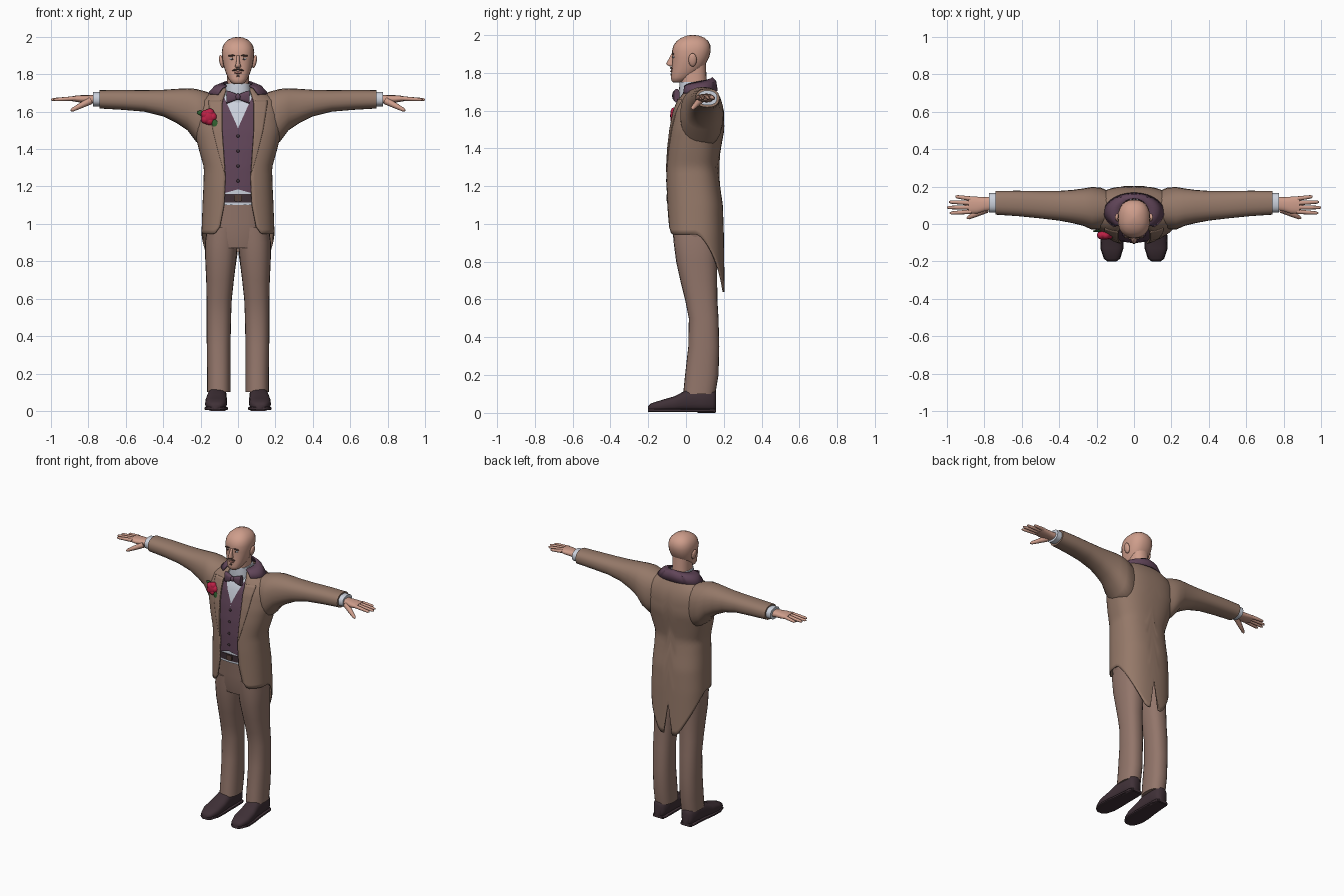
import bpy, bmesh
from math import sin, cos, asin, pi, radians, copysign
from mathutils import Vector, Matrix

cube = bpy.data.objects.get("Cube")
if cube:
    bpy.data.objects.remove(cube)


def material(name, *rgb):
    m = bpy.data.materials.new(name)
    m.use_nodes = True
    m.diffuse_color = (*rgb, 1)
    m.node_tree.nodes["Principled BSDF"].inputs["Base Color"].default_value = (*rgb, 1)
    return m


JACKET = material("jacket brown", .30, .19, .14)
TROUSER = material("trouser brown", .29, .18, .145)
SKIN = material("skin", .62, .34, .26)
SHIRT = material("shirt pale blue", .60, .64, .72)
PURPLE = material("waistcoat purple", .12, .06, .10)
DARK = material("dark leather", .05, .03, .038)
ROSE = material("rose red", .5, .015, .06)
LEAF = material("leaf green", .03, .12, .03)
HAIR = material("dark hair", .09, .05, .04)
LIP = material("lip", .38, .16, .13)


def build(name, bm, mat, mirror=False, solid=0, angle=40):
    me = bpy.data.meshes.new(name)
    bm.to_mesh(me)
    bm.free()
    me.materials.append(mat)
    ob = bpy.data.objects.new(name, me)
    bpy.context.collection.objects.link(ob)
    bpy.ops.object.select_all(action='DESELECT')
    ob.select_set(True)
    bpy.context.view_layer.objects.active = ob
    bpy.ops.object.shade_smooth_by_angle(angle=radians(angle))
    if mirror:
        ob.modifiers.new("mirror", 'MIRROR')
    if solid:
        s = ob.modifiers.new("thickness", 'SOLIDIFY')
        s.thickness, s.offset = abs(solid), copysign(1, -solid)
    return ob


def skin_rows(name, rows, mat, closed=False, **kw):
    """Faces between rows of points; closed rows are tubes with capped ends."""
    bm = bmesh.new()
    vs = [[bm.verts.new(p) for p in row] for row in rows]
    n = len(rows[0])
    for a, b in zip(vs, vs[1:]):
        for j in range(n if closed else n - 1):
            k = (j + 1) % n
            bm.faces.new((a[j], a[k], b[k], b[j]))
    if closed:
        bm.faces.new(vs[0])
        bm.faces.new(vs[-1])
        bmesh.ops.recalc_face_normals(bm, faces=bm.faces)
    return build(name, bm, mat, **kw)


def spow(v, p):
    return copysign(abs(v) ** p, v)


def oval(u0, u1, v0, v1, n=24, p=.85):
    """Rounded outline filling the given bounds."""
    out = []
    for i in range(n):
        a = 2 * pi * i / n
        out.append(((u0 + u1) / 2 + (u1 - u0) / 2 * spow(sin(a), p),
                    (v0 + v1) / 2 - (v1 - v0) / 2 * spow(cos(a), p)))
    return out


def loft(name, axis, stations, mat, p=.85, n=24, **kw):
    """Stations are (position, u min, u max, v min, v max) along an axis."""
    place = {'x': lambda s, u, v: (s, u, v), 'y': lambda s, u, v: (u, s, v),
             'z': lambda s, u, v: (u, v, s)}[axis]
    rows = [[place(s[0], u, v) for u, v in oval(*s[1:], n, p)] for s in stations]
    return skin_rows(name, rows, mat, closed=True, **kw)


def upright(name, stations, mat, **kw):
    """Centred loft from (z, half width, y front, y back)."""
    return loft(name, 'z', [(z, -w, w, f, b) for z, w, f, b in stations], mat, **kw)


def ball(name, loc, size, mat, rot=0, **kw):
    bm = bmesh.new()
    mtx = Matrix.Translation(loc) @ Matrix.Rotation(rot, 4, 'Y') @ Matrix.Diagonal((*size, 1))
    bmesh.ops.create_uvsphere(bm, u_segments=16, v_segments=10, radius=1, matrix=mtx)
    return build(name, bm, mat, **kw)


def digit(name, p0, p1, r0, r1):
    p0, p1 = Vector(p0), Vector(p1)
    q = (p1 - p0).to_track_quat('Z', 'Y')
    rows = []
    for t, k in ((0, 1), (.5, 1), (.9, .95), (1, .45)):
        r = (r0 + (r1 - r0) * t) * k
        rows.append([p0.lerp(p1, t) + q @ Vector((r * cos(i * pi / 5), r * sin(i * pi / 5), 0))
                     for i in range(10)])
    return skin_rows(name, rows, SKIN, closed=True, mirror=True, angle=60)


def lerp_table(table, z):
    for a, b in zip(table, table[1:]):
        if z <= b[0]:
            t = max(0, (z - a[0]) / (b[0] - a[0]))
            return [u + (v - u) * t for u, v in zip(a[1:], b[1:])]
    return list(table[-1][1:])


# Torso outline: z, half width, y front, y back
TORSO = [(.62, .19, -.1, .205), (.95, .195, -.1, .2), (1.1, .19, -.105, .195),
         (1.2, .185, -.108, .18), (1.3, .182, -.108, .168), (1.4, .21, -.102, .185),
         (1.5, .235, -.09, .203), (1.6, .235, -.07, .2), (1.66, .215, -.045, .185),
         (1.7, .15, -.012, .16), (1.735, .08, 0, .14)]
# Half width of the open jacket front
GAP = [(.95, .105), (1.1, .075), (1.25, .068), (1.5, .085), (1.65, .085), (1.735, .06)]
P = .8


def gap(z):
    return lerp_table(GAP, z)[0]


def torso_point(a, z, inset=0):
    w, f, b = lerp_table(TORSO, z)
    return ((w - inset) * spow(sin(a), P), (f + b) / 2 - ((b - f) / 2 - inset) * spow(cos(a), P), z)


def torso_angle(x, z, inset=0):
    w = lerp_table(TORSO, z)[0] - inset
    return asin(min(1, (x / w) ** (1 / P)))


def front_point(x, z, inset):
    return torso_point(torso_angle(x, z, inset), z, inset)


def panel(name, x0, x1, z0, z1, inset, mat, shear=0, **kw):
    """Half panel that follows the chest between two x limits."""
    rows = []
    for i in range(25):
        v = i / 24
        z = z0 + (z1 - z0) * v
        rows.append([front_point(x0(z) + (x1(z) - x0(z)) * u / 6,
                                 z + shear * (1 - u / 6) * (1 - v), inset) for u in range(7)])
    return skin_rows(name, rows, mat, mirror=True, **kw)


# Jacket shell with cutaway hem, two tails and a back vent
def hem(t):
    if t == 1:
        return .86
    s = min(1, max(0, (t - .42) / .48))
    return .945 - .305 * s ** 1.2 + .04 * max(0, 1 - t * 20)


rows = []
for i in range(33):
    row = []
    for j in range(25):
        t = j / 24
        z = hem(t) + (1.735 - hem(t)) * i / 32
        a0 = torso_angle(gap(z), z)
        row.append(torso_point(a0 + (pi - a0) * t, z))
    rows.append(row)
skin_rows("jacket_body", rows, JACKET, mirror=True, solid=.008, angle=60)

# Sleeves, cuffs
loft("sleeves", 'x', [(.12, .0, .17, 1.42, 1.69), (.18, -.03, .195, 1.41, 1.71),
                      (.225, -.03, .198, 1.44, 1.722), (.27, -.01, .19, 1.5, 1.725),
                      (.33, .005, .182, 1.54, 1.722), (.4, .018, .177, 1.575, 1.717),
                      (.5, .03, .176, 1.6, 1.715), (.62, .042, .178, 1.61, 1.716),
                      (.74, .05, .177, 1.617, 1.715)], JACKET, mirror=True, angle=60)
loft("shirt_cuffs", 'x', [(.7, .062, .165, 1.628, 1.706), (.775, .062, .165, 1.628, 1.706)],
     SHIRT, mirror=True)

# Lapels and shoulder collar
panel("lapels", gap, lambda z: gap(z) + .075 * ((z - 1.27) / .39) ** .8, 1.275, 1.66, -.003,
      JACKET, solid=.006)
rows = []
for s, (w, d, z, rise) in enumerate(((.162, .105, 1.694, .01), (.125, .097, 1.73, .025),
                                     (.08, .075, 1.742, .035))):
    rows.append([(w * sin(a), .063 - d * cos(a), z + rise * j / 16)
                 for j in range(17) for a in [radians(42 + 138 * j / 16)]])
skin_rows("jacket_collar", rows, PURPLE, mirror=True, solid=.008)

# Shirt, waistcoat and its buttons
upright("shirt", [(z, w - .016, f + .016, b - .016) for z, w, f, b in TORSO[2:]], SHIRT, p=P, n=40)
panel("waistcoat", lambda z: max(0, (z - 1.5) * .42), lambda z: .125, 1.15, 1.68, .009, PURPLE,
      shear=.035)
for z in (1.23, 1.31, 1.39, 1.47):
    ball("waistcoat_button", (0, front_point(0, z, .009)[1] - .002, z), (.009, .006, .009), DARK)
upright("shirt_collar", [(1.65, .078, -.034, .125), (1.72, .07, -.036, .12), (1.752, .066, -.034, .118)],
        SHIRT)

# Bow tie
loft("bow_tie_wings", 'x', [(.004, -.064, -.046, 1.665, 1.693), (.035, -.072, -.036, 1.652, 1.706),
                            (.062, -.064, -.034, 1.642, 1.714)], PURPLE, mirror=True, p=.7)
ball("bow_tie_knot", (0, -.06, 1.679), (.014, .014, .018), PURPLE)

# Rose buttonhole
ball("rose", (-.157, -.058, 1.572), (.04, .026, .042), ROSE)
for k in range(5):
    a = 2 * pi * k / 5
    ball("rose_petal", (-.157 + .022 * cos(a), -.06, 1.572 + .022 * sin(a)), (.023, .022, .024), ROSE)
ball("rose_leaf_upper", (-.195, -.038, 1.592), (.026, .006, .013), LEAF, rot=.2)
ball("rose_leaf_lower", (-.118, -.072, 1.53), (.038, .006, .018), LEAF, rot=1.0)

# Trousers and belt
upright("trouser_hips", [(.87, .15, -.055, .155), (.93, .172, -.068, .168), (1.0, .172, -.074, .17),
                         (1.15, .168, -.086, .165)], TROUSER)
loft("trouser_legs", 'z', [(.1, .04, .165, -.015, .155), (.2, .04, .165, -.005, .172),
                           (.35, .04, .167, .012, .176), (.5, .037, .168, .015, .172),
                           (.6, .033, .168, -.005, .166), (.7, .022, .17, -.03, .165),
                           (.8, .01, .175, -.052, .165), (.9, .001, .176, -.065, .168),
                           (.98, .001, .165, -.07, .165)], TROUSER, mirror=True, angle=60)
upright("belt", [(1.115, .172, -.094, .17), (1.16, .172, -.096, .17)], DARK)
loft("belt_buckle", 'y', [(-.102, -.022, .022, 1.12, 1.156), (-.094, -.022, .022, 1.12, 1.156)],
     HAIR, p=.4)

# Shoes with soles and heels
SHOE = [(-.2, .098, .138, .012, .035), (-.185, .078, .158, .008, .05), (-.13, .06, .176, .008, .068),
        (-.06, .058, .174, .008, .088), (0, .06, .165, .008, .12), (.08, .06, .158, .008, .13),
        (.14, .062, .154, .008, .125), (.16, .08, .138, .012, .11)]
loft("shoes", 'y', SHOE, DARK, mirror=True, p=.75, angle=60)
loft("shoe_soles", 'y', [(y, a - .004, b + .004, .004, .022) for y, a, b, c, d in SHOE], DARK,
     mirror=True, p=.4)
loft("shoe_heels", 'y', [(.06, .062, .156, 0, .02), (.155, .066, .15, 0, .02)], DARK, mirror=True, p=.4)

# Head, neck and ears
upright("neck", [(1.66, .062, -.02, .115), (1.74, .058, -.03, .11), (1.85, .06, -.03, .105)], SKIN)
upright("head", [(1.748, .022, -.068, -.025), (1.757, .038, -.077, .0), (1.775, .051, -.08, .03),
                 (1.805, .064, -.077, .075), (1.84, .076, -.074, .102), (1.88, .084, -.072, .122),
                 (1.915, .087, -.074, .131), (1.945, .083, -.066, .129), (1.968, .071, -.049, .117),
                 (1.985, .052, -.024, .098), (1.996, .028, .004, .068), (2.0, .006, .03, .042)],
        SKIN, angle=80)
ball("ears", (.088, .035, 1.868), (.012, .022, .036), SKIN, rot=.2, mirror=True)

# Face
loft("nose", 'z', [(1.834, -.01, .01, -.088, -.06), (1.84, -.017, .017, -.1, -.06),
                   (1.85, -.013, .013, -.105, -.06), (1.875, -.008, .008, -.09, -.06),
                   (1.9, -.008, .008, -.078, -.06)], SKIN, n=12, angle=80)
ball("eyes", (.031, -.064, 1.883), (.014, .007, .006), SHIRT, mirror=True)
ball("irises", (.031, -.069, 1.883), (.005, .004, .0055), HAIR, mirror=True)
ball("eyebrows", (.034, -.069, 1.9), (.021, .007, .0045), HAIR, rot=.08, mirror=True)
ball("moustache", (.014, -.077, 1.824), (.018, .007, .005), HAIR, rot=.25, mirror=True)
ball("lips", (0, -.077, 1.808), (.022, .007, .006), LIP)
ball("chin_tuft", (0, -.079, 1.79), (.009, .004, .006), HAIR)

# Hands
loft("palms", 'x', [(.75, .075, .147, 1.642, 1.69), (.8, .068, .143, 1.645, 1.688),
                    (.84, .056, .146, 1.648, 1.688), (.885, .055, .147, 1.656, 1.684)],
     SKIN, mirror=True, angle=60)
for name, y0, x1, y1 in (("index_fingers", .066, .985, .058), ("middle_fingers", .089, 1, .088),
                         ("ring_fingers", .112, .99, .118), ("little_fingers", .135, .955, .147)):
    digit(name, (.87, y0, 1.671), (x1, y1, 1.664), .0125, .009)
digit("thumbs", (.79, .078, 1.658), (.893, .03, 1.606), .02, .01)
